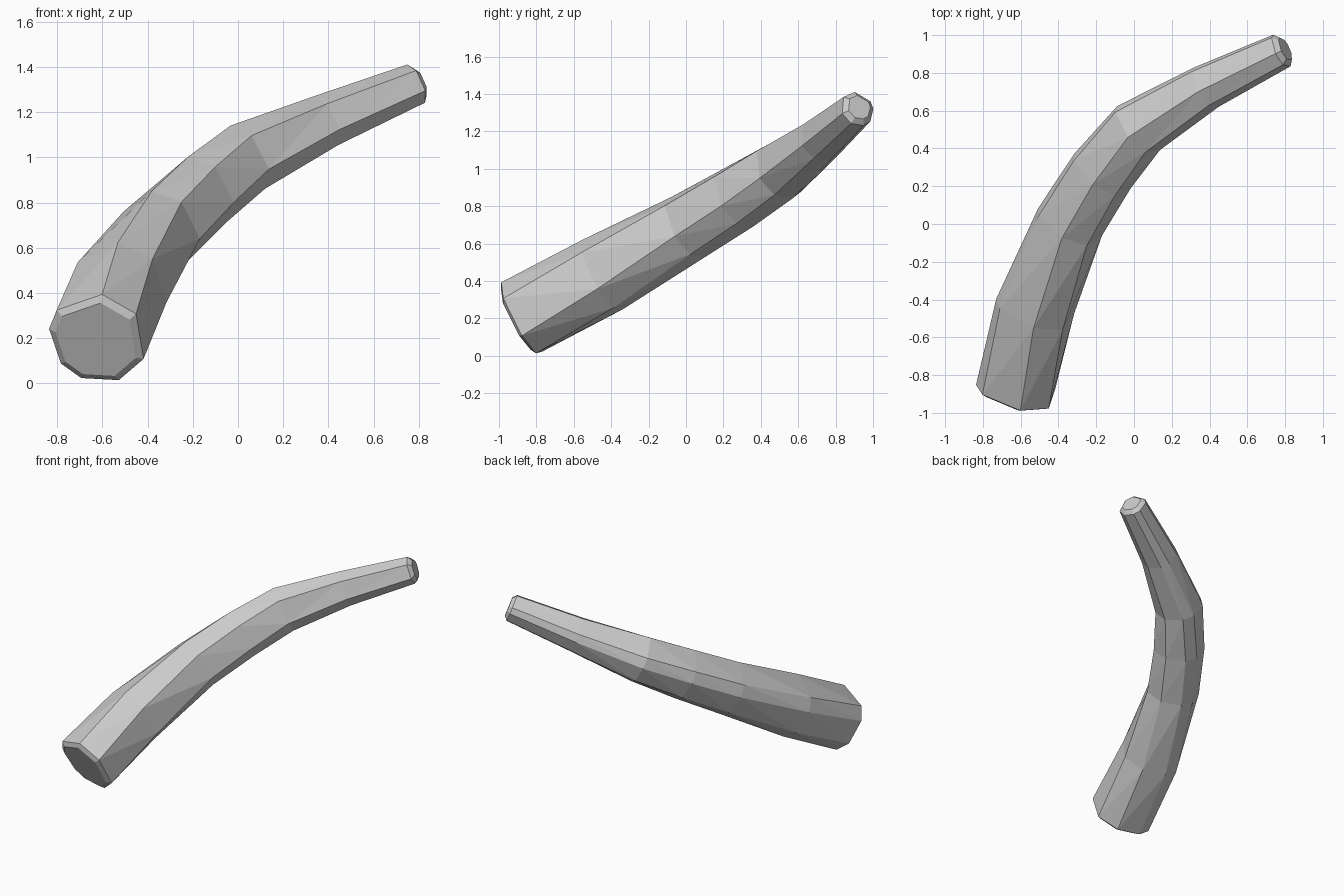
import bpy, bmesh
from math import cos, sin, radians
from mathutils import Vector

old = bpy.data.objects.get("Cube")
if old:
    bpy.data.objects.remove(old, do_unlink=True)

# One plain grey material
grey = bpy.data.materials.new("plain grey")
grey.use_nodes = True
colour = (0.6, 0.6, 0.6, 1)
grey.diffuse_color = colour
grey.node_tree.nodes["Principled BSDF"].inputs["Base Color"].default_value = colour

# Stations along the bent limb: centre, radius, roll in degrees
STATIONS = [
    ((-0.62, -0.88, 0.20), 0.222, 0),
    ((-0.52, -0.45, 0.43), 0.217, 6),
    ((-0.34, 0.00, 0.685), 0.187, 12),
    ((-0.17, 0.27, 0.845), 0.178, 12),
    ((0.02, 0.50, 0.99), 0.165, 12),
    ((0.38, 0.72, 1.155), 0.125, 12),
    ((0.78, 0.915, 1.32), 0.097, 12),
]
# Uneven corner angles give the roughly hewn eight-sided section
CORNERS = [-28, 33, 79, 141, 168, 215, 244, 289]

centres = [Vector(s[0]) for s in STATIONS]


def tangent(i):
    """Direction of the limb at a station, averaged across the bend."""
    before = centres[i] - centres[i - 1] if i > 0 else Vector()
    after = centres[i + 1] - centres[i] if i + 1 < len(centres) else Vector()
    return (before.normalized() + after.normalized()).normalized()


def add_ring(bm, i, scale=1.0, push=0.0):
    """Section square to the limb, optionally shrunk and pushed along it."""
    t = tangent(i)
    side = t.cross(Vector((0, 0, 1))).normalized()
    up = side.cross(t)
    radius, roll = STATIONS[i][1] * scale, STATIONS[i][2]
    ring = []
    for corner in CORNERS:
        a = radians(corner + roll)
        ring.append(bm.verts.new(
            centres[i] + t * push + (side * cos(a) + up * sin(a)) * radius))
    return ring


# Loft the limb, with a small chamfer at each end
bm = bmesh.new()
last = len(STATIONS) - 1
rings = [add_ring(bm, 0, 0.85, -0.02)]
rings += [add_ring(bm, i) for i in range(last + 1)]
rings.append(add_ring(bm, last, 0.7, 0.025))

n = len(CORNERS)
for low, high in zip(rings, rings[1:]):
    for k in range(n):
        m = (k + 1) % n
        bm.faces.new((low[k], low[m], high[m], high[k]))
bm.faces.new(list(reversed(rings[0])))
bm.faces.new(rings[-1])

# Triangulated facets with consistent outward normals
bmesh.ops.triangulate(bm, faces=bm.faces[:])
bmesh.ops.recalc_face_normals(bm, faces=bm.faces[:])

mesh = bpy.data.meshes.new("bent_limb")
bm.to_mesh(mesh)
bm.free()
mesh.materials.append(grey)
limb = bpy.data.objects.new("bent_limb", mesh)
bpy.context.collection.objects.link(limb)
